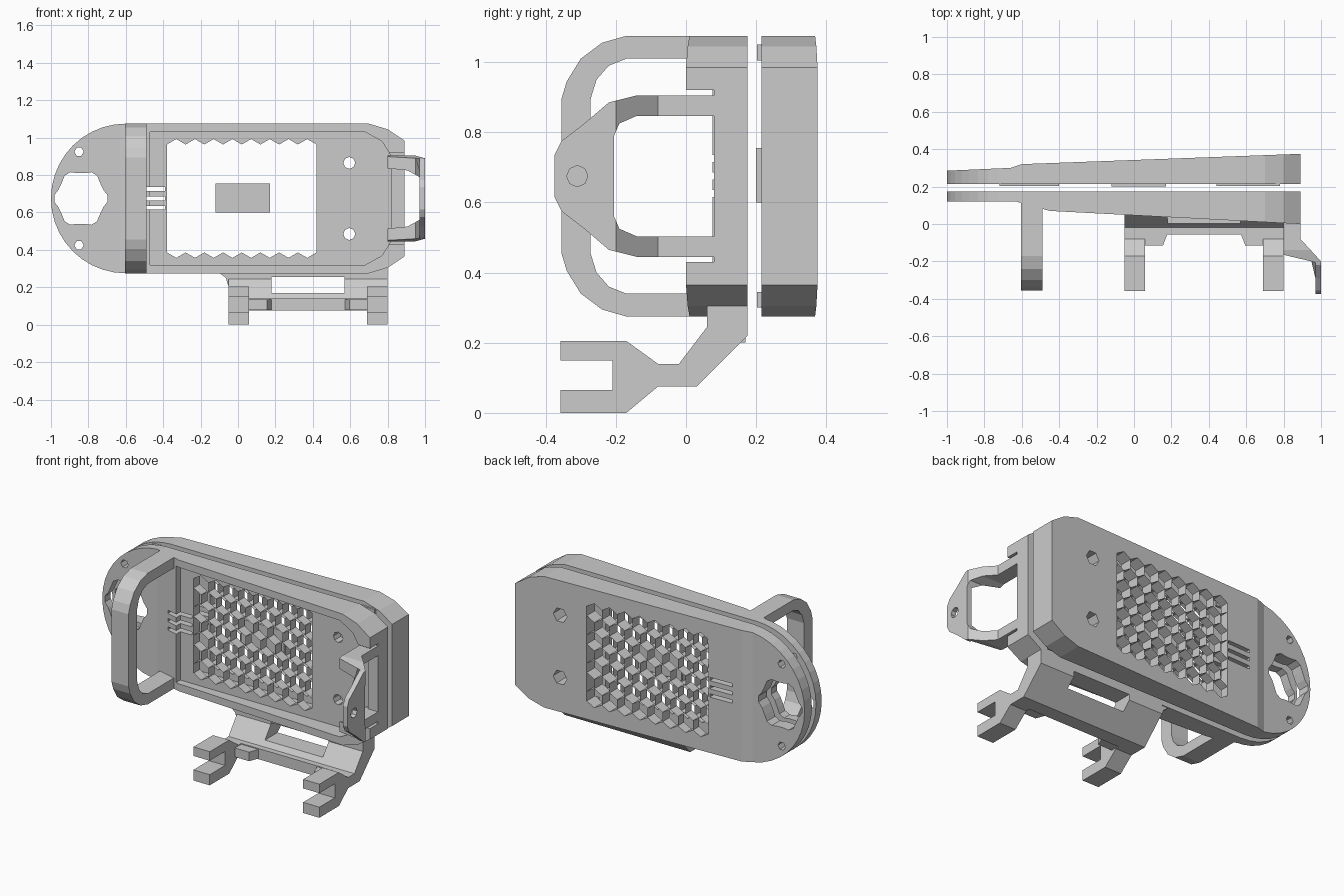
import bpy, bmesh, math
from mathutils import Vector

if "Cube" in bpy.data.objects:
    bpy.data.objects.remove(bpy.data.objects["Cube"])


def prism(name, pts, axis, a, b, cuts=(), deform=None):
    """Extrude a profile: axis 'y' takes (x, z) points, axis 'x' takes (y, z), axis 'z' takes (x, y)."""
    place = {'y': lambda p, t: (p[0], t, p[1]),
             'x': lambda p, t: (t, p[0], p[1]),
             'z': lambda p, t: (p[0], p[1], t)}[axis]
    bm = bmesh.new()
    lo = [bm.verts.new(place(p, a)) for p in pts]
    hi = [bm.verts.new(place(p, b)) for p in pts]
    bm.faces.new(lo)
    bm.faces.new(hi[::-1])
    n = len(pts)
    for i in range(n):
        j = (i + 1) % n
        bm.faces.new((lo[i], hi[i], hi[j], lo[j]))
    for co, no in cuts:
        bmesh.ops.bisect_plane(bm, geom=bm.verts[:] + bm.edges[:] + bm.faces[:],
                               plane_co=co, plane_no=no, dist=1e-5)
    if deform:
        for v in bm.verts:
            deform(v.co)
    bmesh.ops.recalc_face_normals(bm, faces=bm.faces[:])
    return finish(name, bm)


def finish(name, bm):
    me = bpy.data.meshes.new(name)
    bm.to_mesh(me)
    bm.free()
    ob = bpy.data.objects.new(name, me)
    bpy.context.collection.objects.link(ob)
    return ob


def box(name, x, y, z):
    return prism(name, [(x[0], z[0]), (x[1], z[0]), (x[1], z[1]), (x[0], z[1])], 'y', *y)


def cut(ob, cutters):
    for c in cutters:
        c.hide_render = True
        m = ob.modifiers.new("cut", 'BOOLEAN')
        m.operation, m.solver, m.object = 'DIFFERENCE', 'EXACT', c
    dg = bpy.context.evaluated_depsgraph_get()
    dg.update()
    me = bpy.data.meshes.new_from_object(ob.evaluated_get(dg))
    ob.modifiers.clear()
    ob.data = me
    for c in cutters:
        bpy.data.objects.remove(c)


def lerp(x, table):
    if x <= table[0][0]:
        return table[0][1]
    for (x0, y0), (x1, y1) in zip(table, table[1:]):
        if x <= x1:
            return y0 + (y1 - y0) * (x - x0) / (x1 - x0)
    return table[-1][1]


def ngon(cx, cz, r, n, phase=0.0):
    return [(cx + r * math.cos(phase + 2 * math.pi * i / n),
             cz + r * math.sin(phase + 2 * math.pi * i / n)) for i in range(n)]


CZ = 0.675
FRONT = [(-1, .12), (-.63, .12), (-.45, .07), (.89, 0)]
BACK = [(-1, .285), (-.66, .30), (-.6, .32), (.89, .375)]
front_y = lambda x: lerp(x, FRONT)
back_y = lambda x: lerp(x, BACK)

# Shell outline: round left end, chamfered right corners
outline = [(-.6 + .4 * math.cos(t), CZ + .4 * math.sin(t))
           for t in [math.pi / 2 + math.pi * i / 20 for i in range(21)]]
outline += [(.7, .275), (.8, .305), (.89, .365), (.89, .985), (.8, 1.045), (.7, 1.075)]
inner = [(-.47, .32), (.68, .32), (.77, .37), (.82, .45), (.82, .9), (.77, .98), (.68, 1.03), (-.47, 1.03)]

# Honeycomb layout
W, H = .1, .1 * math.sqrt(3) / 2
R = .1 / math.sqrt(3)
X0, X1 = -.38, .42
zt = 3 * H + R / 2
window = []
for i in range(8):
    window += [(X0 + W * i, CZ + zt), (X0 + W * i + W / 2, CZ + zt + R / 2)]
window += [(X1, CZ + zt)]
window += [(x, 2 * CZ - z) for x, z in reversed(window)]


def opening_cutters(hole_r):
    cs = [prism("cutter", window, 'y', -1, 1)]
    # flower of hexes in the round end, as one ring outline
    flower = []
    for k in range(6):
        a = k * math.pi / 3
        cx, cz = -.84 + .09 * math.cos(a), CZ + .1 * math.sin(a)
        for d in (-1, -.33, .33, 1):
            flower.append((cx + .055 * math.cos(a + d), cz + .055 * math.sin(a + d)))
    cs.append(prism("cutter", flower, 'y', -1, 1))
    for s in (-1, 1):
        cs.append(prism("cutter", ngon(.595, CZ + s * .19, hole_r, 8 if hole_r < .04 else 6), 'y', -1, 1))
        cs.append(prism("cutter", ngon(-.85, CZ + s * .25, .025, 6), 'y', -1, 1))
    for z in (.625, CZ, .725):
        cs.append(box("cutter", (-.54, -.39), (-1, 1), (z - .01, z + .01)))
    return cs


# Front shell: tray open to the front
def shape_front(co):
    if co.y < .1:
        co.y = front_y(co.x)


X = Vector((1, 0, 0))
front = prism("front_shell", outline, 'y', 0, .175,
              [((x, 0, 0), X) for x in (-.63, -.45)], shape_front)
cut(front, [prism("cutter", inner, 'y', -1, .115),
            box("cutter", (.78, 1), (-1, .08), (.43, .92))] + opening_cutters(.032))


# Back shell: shallow cup, tapered in thickness
def shape_back(co):
    if co.y > .3:
        co.y = back_y(co.x)


back = prism("back_shell", outline, 'y', .215, .375,
             [((x, 0, 0), X) for x in (-.66, -.6)], shape_back)
cut(back, [prism("cutter", inner, 'y', .1, .275)] + opening_cutters(.045))


# Honeycomb walls
def honeycomb(name, y0, y1):
    bm = bmesh.new()
    seen = set()
    for k in range(-3, 4):
        odd = k % 2
        for i in range(8 if odd else 7):
            cx = X0 + W * i + (W / 2 if odd else W)
            hexa = ngon(cx, CZ + k * H, R, 6, math.pi / 6)
            for p, q in zip(hexa, hexa[1:] + hexa[:1]):
                key = (round((p[0] + q[0]) * 500), round((p[1] + q[1]) * 500))
                if key in seen:
                    continue
                seen.add(key)
                bm.faces.new([bm.verts.new(c) for c in (
                    (p[0], y0(p[0]), p[1]), (q[0], y0(q[0]), q[1]),
                    (q[0], y1(q[0]), q[1]), (p[0], y1(p[0]), p[1]))])
    bmesh.ops.remove_doubles(bm, verts=bm.verts[:], dist=1e-4)
    return finish(name, bm)


honeycomb("front_honeycomb", lambda x: .115, lambda x: .175)
honeycomb("back_honeycomb", lambda x: .275, back_y)
box("centre_plate", (-.12, .17), (.2, .215), (.6, .755))

# Lips in the seam between the shells
for i, (a, b) in enumerate([(-.72, -.4), (.44, .78)]):
    for s in (-1, 1):
        box(f"seam_lip_{i}", (a, b), (.203, .216), sorted((CZ + s * .33, CZ + s * .375)))

# Large strap handle near the round end
half = [(.13, .4), (-.17, .4), (-.24, .38), (-.30, .335), (-.34, .27), (-.355, .22)]
half_in = [(-.272, .22), (-.255, .275), (-.22, .315), (-.17, .335), (.13, .335)]
strap = half + [(y, -d) for y, d in reversed(half)]
strap += [(y, -d) for y, d in reversed(half_in)] + half_in
prism("strap_handle", [(y, CZ + d) for y, d in strap], 'x', -.605, -.49)

# Small end loop that flares outward to a thin nose with a hole
outer = [(.1, .23), (-.14, .23), (-.22, .21), (-.29, .15), (-.355, .1), (-.375, .06)]
innr = [(-.205, .115), (-.19, .15), (-.14, .172), (.1, .172)]
loop = outer + [(y, -d) for y, d in reversed(outer)]
loop += [(y, -d) for y, d in reversed(innr)] + innr


def shape_loop(co):
    if co.x > .9:
        co.x = lerp(co.y, [(-.2, 1.0), (-.08, .89)])
    else:
        co.x = lerp(co.y, [(-.205, .97), (-.165, .8)])


Y = Vector((0, 1, 0))
end_loop = prism("end_loop", [(y, CZ + d) for y, d in loop], 'x', .8, 1,
                 [((0, y, 0), Y) for y in (-.205, -.2, -.165, -.08)], shape_loop)
cut(end_loop, [prism("cutter", ngon(-.31, CZ, .03, 8), 'x', .5, 1.5)])

# Lower bracket with slot
profile = [(.175, .31), (.175, .22), (.03, .075), (-.055, .075), (-.055, .14),
           (-.02, .14), (.06, .245), (.06, .31)]
bracket = prism("lower_bracket", profile, 'x', -.05, .8)
cut(bracket, [box("cutter", (.18, .57), (-1, 1), (.17, .255))])
prism("bracket_flare", [(-.11, .285), (-.049, .285), (-.049, .2), (-.065, .25)], 'y', .065, .17)

# Forked feet with gussets
fork = [(-.05, .14), (-.08, .14), (-.17, .205), (-.358, .205), (-.358, .15), (-.21, .15),
        (-.21, .065), (-.358, .065), (-.358, 0), (-.17, 0), (-.08, .075), (-.05, .075)]
for side, s in (("left", -1), ("right", 1)):
    mx = lambda x: .375 + s * (.375 - x)
    prism(f"{side}_fork", fork, 'x', *sorted((.375 + s * .425, .375 + s * .315)))
    gusset = [(.05, -.05), (.05, -.115), (.155, -.115), (.18, -.05)]
    prism(f"{side}_gusset", [(mx(x), y) for x, y in gusset], 'z', .08, .135)
